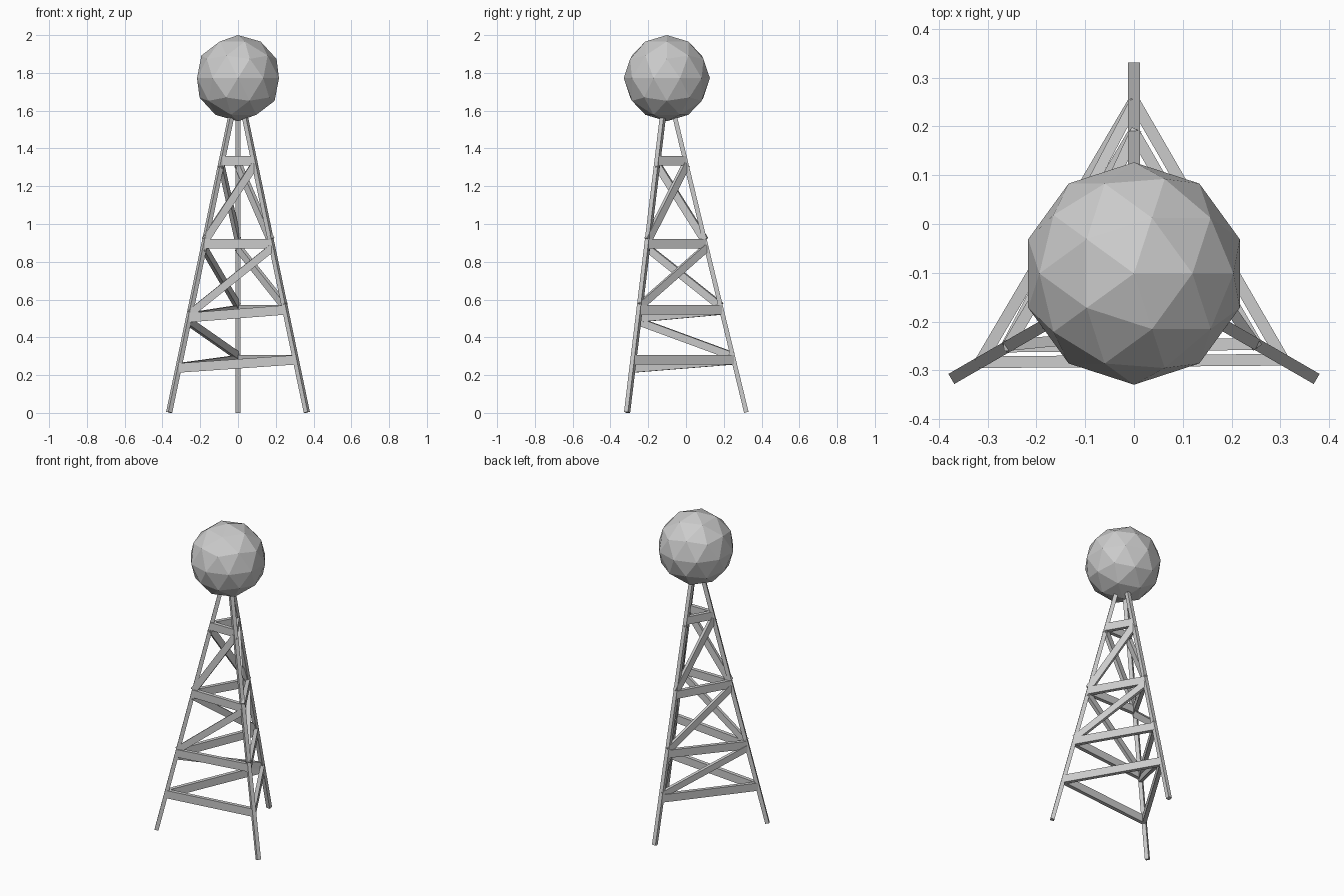
import bpy, math
from mathutils import Vector, Matrix

if "Cube" in bpy.data.objects:
    bpy.data.objects.remove(bpy.data.objects["Cube"])

CY = -0.1015                                  # tower axis
ANG = {"left": 210, "right": 330, "back": 90}
SLOPE = 0.242


def radial(leg):
    a = math.radians(ANG[leg])
    return Vector((math.cos(a), math.sin(a), 0))


def leg_point(leg, z):
    return Vector((0, CY, z)) + radial(leg) * (0.4215 - SLOPE * z)


def beam(name, a, b, thick, height, up):
    # square-cut bar from a to b; height is measured along "up"
    x = (b - a).normalized()
    y = up.cross(x).normalized()
    z = x.cross(y)
    bpy.ops.mesh.primitive_cube_add(size=1)
    ob = bpy.context.object
    ob.name = name
    m = Matrix((x * (b - a).length, y * thick, z * height)).transposed().to_4x4()
    m.translation = (a + b) / 2
    ob.data.transform(m)
    return ob


# Tank
bpy.ops.mesh.primitive_ico_sphere_add(subdivisions=2, radius=0.228,
                                      location=(0, CY, 1.772))
bpy.context.object.name = "tank"

# Legs
for leg in ANG:
    beam(leg + "_leg", leg_point(leg, 0.003), leg_point(leg, 1.575),
         0.024, 0.024, radial(leg))

# Cross bars: the left leg's two lower joints sit a little lower
UP = Vector((0, 0, 1))
levels = [dict(left=0.238, right=0.281, back=0.281),
          dict(left=0.505, right=0.545, back=0.545),
          dict(left=0.895, right=0.895, back=0.895),
          dict(left=1.335, right=1.335, back=1.335)]
faces = [("front", "right", "left"), ("right_side", "back", "right"),
         ("left_side", "left", "back")]
for side, high, low in faces:
    for i, lv in enumerate(levels):
        beam(f"{side}_crossbar_{i + 1}", leg_point(high, lv[high]),
             leg_point(low, lv[low]), 0.024, 0.05, UP)
    # Diagonals run from the high leg down to the low leg
    for i in range(3):
        if i == 0 and side != "left_side":
            continue                          # bottom panel braced on one side only
        beam(f"{side}_diagonal_{i + 1}",
             leg_point(high, levels[i + 1][high] - 0.02),
             leg_point(low, levels[i][low] + 0.02), 0.022, 0.04, UP)
